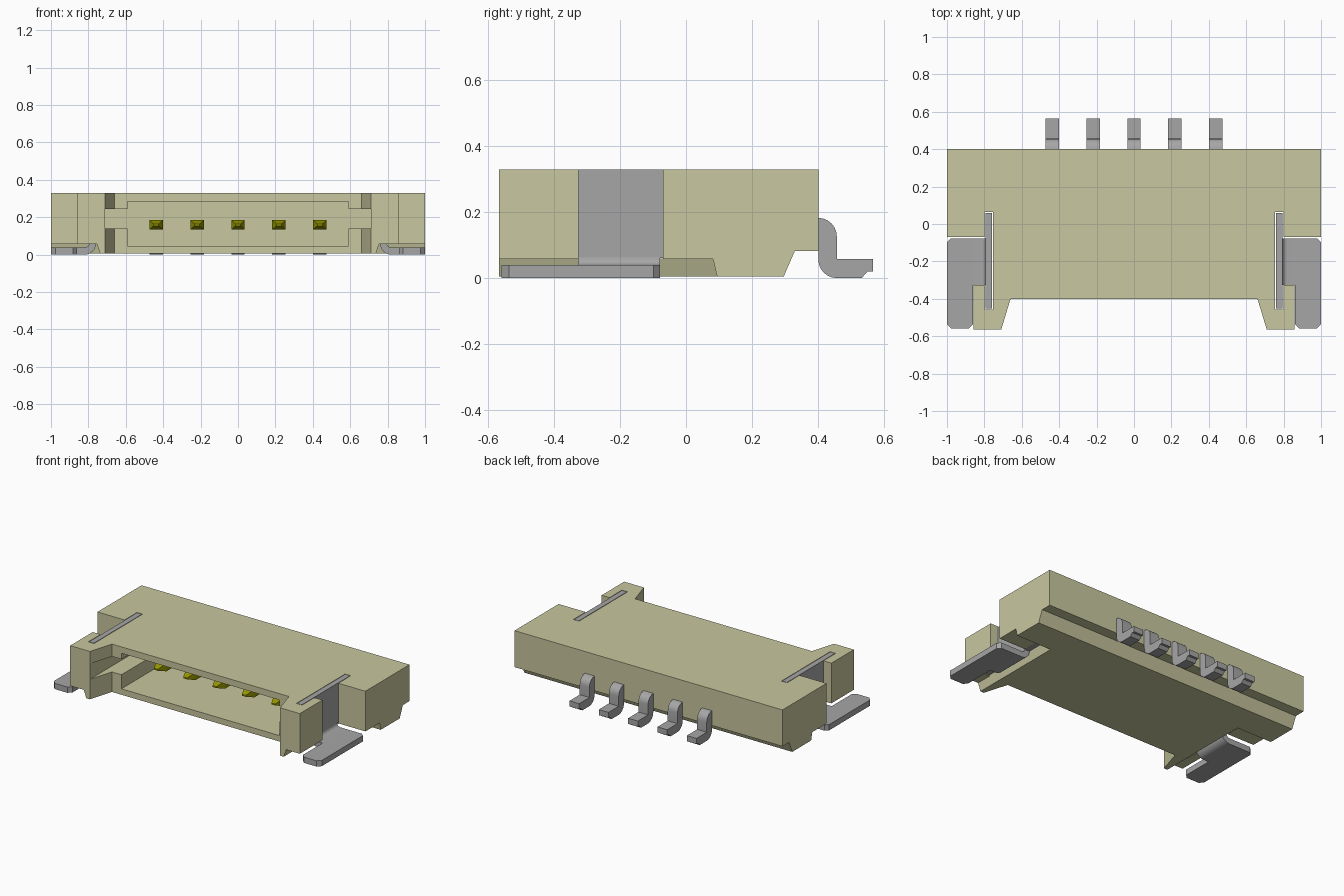
import bpy, bmesh, math
from mathutils import Vector

if "Cube" in bpy.data.objects:
    bpy.data.objects.remove(bpy.data.objects["Cube"])


def material(name, rgb):
    m = bpy.data.materials.new(name)
    col = tuple((c / 255) ** 2.2 for c in rgb) + (1,)
    m.diffuse_color = col
    m.use_nodes = True
    m.node_tree.nodes["Principled BSDF"].inputs["Base Color"].default_value = col
    return m


CREAM = material("cream plastic", (199, 198, 158))
STEEL = material("grey metal", (165, 165, 165))
GOLD = material("gold plating", (150, 150, 0))


def loft(name, rings, mat):
    """Solid skinned between rings of equal point count, capped at both ends."""
    bm = bmesh.new()
    loops = [[bm.verts.new(p) for p in ring] for ring in rings]
    n = len(loops[0])
    for a, b in zip(loops, loops[1:]):
        for i in range(n):
            j = (i + 1) % n
            bm.faces.new((a[i], a[j], b[j], b[i]))
    bm.faces.new(loops[0][::-1])
    bm.faces.new(loops[-1])
    bmesh.ops.recalc_face_normals(bm, faces=bm.faces[:])
    me = bpy.data.meshes.new(name)
    bm.to_mesh(me)
    bm.free()
    me.materials.append(mat)
    ob = bpy.data.objects.new(name, me)
    bpy.context.collection.objects.link(ob)
    return ob


def prism(name, pts, axis, lo, hi, mat):
    """Extrude a 2D outline along the given axis (0 = x, 1 = y, 2 = z)."""
    def place(p, d):
        v = list(p)
        v.insert(axis, d)
        return v
    return loft(name, [[place(p, d) for p in pts] for d in (lo, hi)], mat)


def box(name, x, y, z, mat):
    return prism(name, [(x[0], y[0]), (x[1], y[0]), (x[1], y[1]), (x[0], y[1])],
                 2, z[0], z[1], mat)


def arc(cx, cy, r, a0, a1, n=6):
    return [(cx + r * math.cos(math.radians(a0 + (a1 - a0) * i / n)),
             cy + r * math.sin(math.radians(a0 + (a1 - a0) * i / n)))
            for i in range(n + 1)]


def cut(ob, cutter):
    cutter.hide_render = True
    mod = ob.modifiers.new("cut", "BOOLEAN")
    mod.operation, mod.solver, mod.object = "DIFFERENCE", "EXACT", cutter
    dg = bpy.context.evaluated_depsgraph_get()
    mesh = bpy.data.meshes.new_from_object(ob.evaluated_get(dg))
    ob.modifiers.clear()
    ob.data = mesh
    bpy.data.objects.remove(cutter)


def smooth(ob):
    bpy.ops.object.select_all(action="DESELECT")
    ob.select_set(True)
    bpy.context.view_layer.objects.active = ob
    bpy.ops.object.shade_smooth_by_angle(angle=math.radians(30))


# Housing: symmetric plan outline with front arms and side notches
half = [(1, 0.4), (1, -0.07), (0.757, -0.07), (0.757, -0.325), (0.857, -0.325),
        (0.857, -0.565), (0.71, -0.565), (0.66, -0.4)]
outline = half + [(-x, y) for x, y in reversed(half)]
housing = prism("housing", outline, 2, 0.005, 0.328, CREAM)

# Mating cavity with a key slot on each side
cut(housing, box("cavity_cutter", (-0.59, 0.59), (-0.7, 0.1), (0.045, 0.285), CREAM))
cut(housing, box("key_cutter", (-0.71, 0.71), (-0.7, 0.1), (0.14, 0.245), CREAM))

# Undercut along the lower back edge
cut(housing, prism("back_cutter", [(0.293, -0.001), (0.329, 0.082), (0.6, 0.082), (0.6, -0.001)],
                   0, -1.2, 1.2, CREAM))

for s in (-1, 1):
    # Tapered relief under each end and the slit for the clip
    rings = [[(s * x, y, z) for x, y in ((xi, -0.8), (1.2, -0.8), (1.2, yb), (xi, yb))]
             for xi, yb, z in ((0.735, 0.095, 0.0), (0.755, 0.082, 0.057))]
    cut(housing, loft("relief_cutter", rings, CREAM))
    cut(housing, box("slit_cutter", sorted((s * 0.755, s * 0.798)), (-0.457, 0.063), (-0.1, 0.5), CREAM))

# Solder clips: upright plate, bent strip and flat foot
for s, side in ((1, "left"), (-1, "right")):
    box(side + "_clip_plate", sorted((s * 0.759, s * 0.794)), (-0.453, 0.059), (0.06, 0.328), STEEL)
    section = ([(0.759, 0.064)] + arc(0.819, 0.06, 0.06, 180, 270) + [(0.862, 0), (0.862, 0.039)]
               + arc(0.819, 0.064, 0.025, 270, 180))
    smooth(prism(side + "_clip_bend", [(s * x, z) for x, z in section], 1, -0.325, -0.078, STEEL))
    foot = [(0.86, -0.078), (0.98, -0.078), (1, -0.098), (1, -0.535), (0.977, -0.558),
            (0.883, -0.558), (0.86, -0.535)]
    prism(side + "_clip_foot", [(s * x, y) for x, y in foot], 2, 0, 0.039, STEEL)

# Contacts: gull-wing lead at the back, pointed pin in the cavity
lead = (arc(0.4, 0.126, 0.056, 90, 0) + [(0.456, 0.058), (0.565, 0.058), (0.565, 0.02),
        (0.549, 0.02), (0.531, 0)] + arc(0.456, 0.056, 0.056, 270, 180))
for i in range(5):
    x = (i - 2) * 0.219
    smooth(prism(f"lead_{i + 1}", lead, 0, x - 0.036, x + 0.036, STEEL))
    rings = [[(x + w * u, y, 0.159 + h * v) for u, v in ((-1, -1), (1, -1), (1, 1), (-1, 1))]
             for y, w, h in ((0.12, 0.036, 0.026), (-0.19, 0.036, 0.026), (-0.25, 0.014, 0.005))]
    loft(f"pin_{i + 1}", rings, GOLD)
